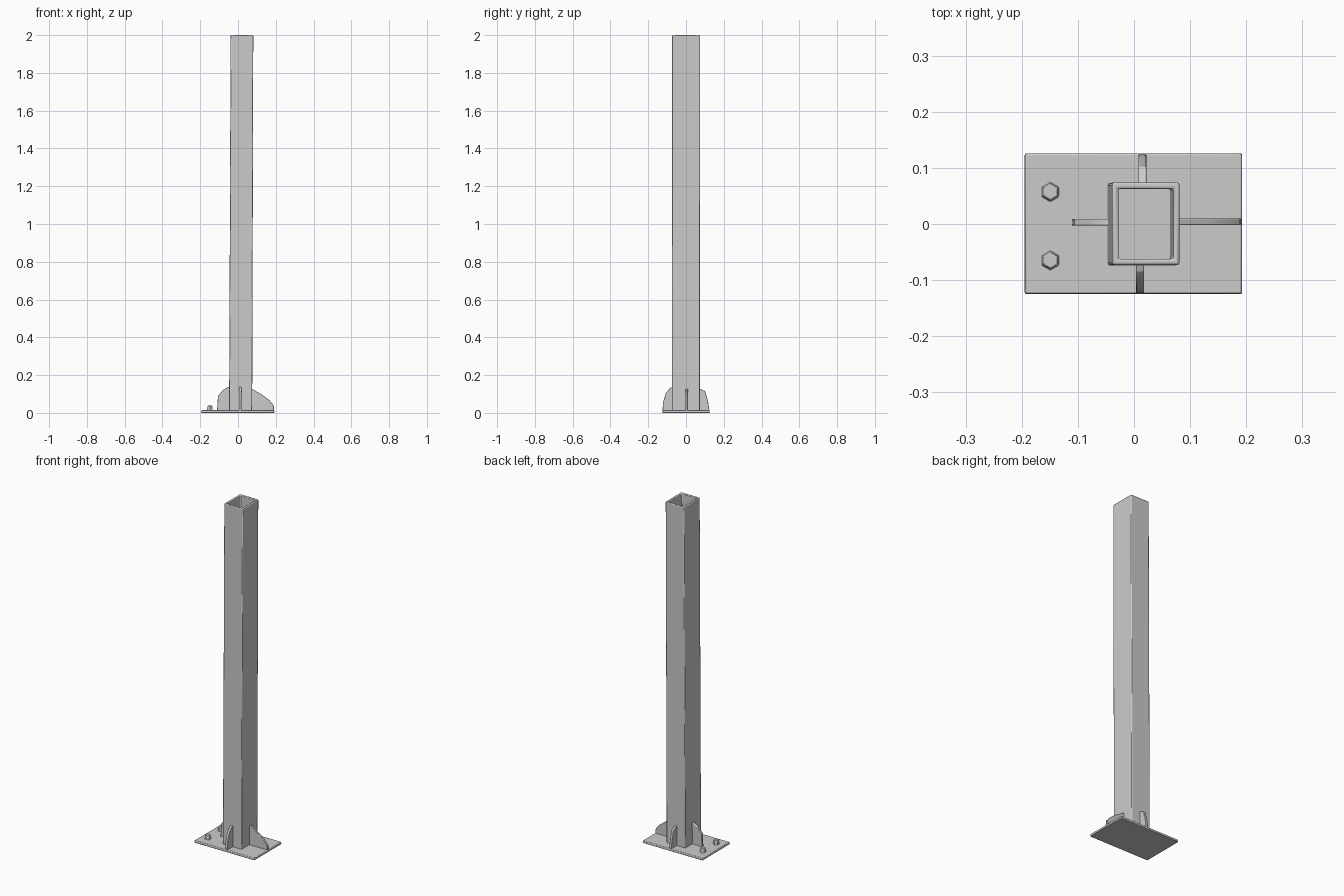
import bpy, bmesh
from math import radians

if "Cube" in bpy.data.objects:
    bpy.data.objects.remove(bpy.data.objects["Cube"])


def finish(bm, name, bevel=0.0):
    bmesh.ops.recalc_face_normals(bm, faces=bm.faces)
    me = bpy.data.meshes.new(name)
    bm.to_mesh(me)
    bm.free()
    ob = bpy.data.objects.new(name, me)
    bpy.context.collection.objects.link(ob)
    if bevel:
        mod = ob.modifiers.new("soft_edges", 'BEVEL')
        mod.width = bevel
        mod.segments = 2
        mod.limit_method = 'ANGLE'
    bpy.ops.object.select_all(action='DESELECT')
    bpy.context.view_layer.objects.active = ob
    ob.select_set(True)
    bpy.ops.object.shade_smooth_by_angle(angle=radians(35))
    return ob


def rect_ring(bm, x0, x1, y0, y1, z):
    return [bm.verts.new((x, y, z)) for x, y in ((x0, y0), (x1, y0), (x1, y1), (x0, y1))]


def bridge(bm, a, b):
    n = len(a)
    for i in range(n):
        bm.faces.new((a[i], a[(i + 1) % n], b[(i + 1) % n], b[i]))


def gusset(name, profile, axis, centre, thick):
    """Extrude a (distance, height) profile into a thin upright plate."""
    bm = bmesh.new()
    sides = []
    for off in (centre - thick / 2, centre + thick / 2):
        sides.append([bm.verts.new((d, off, z) if axis == 'x' else (off, d, z)) for d, z in profile])
        bm.faces.new(sides[-1])
    bridge(bm, *sides)
    finish(bm, name, 0.002)


# Base plate
bm = bmesh.new()
low = rect_ring(bm, -0.195, 0.193, -0.125, 0.126, 0.0)
high = rect_ring(bm, -0.194, 0.192, -0.124, 0.125, 0.014)
bridge(bm, low, high)
bm.faces.new(low)
bm.faces.new(high)
finish(bm, "base_plate", 0.003)

# Hollow square post, leaning very slightly to the right
bm = bmesh.new()
wall = 0.011
bottom, top = (-0.047, 0.075, -0.074, 0.073), (-0.039, 0.081, -0.073, 0.074)
inset = (wall, -wall, wall, -wall)
outer_low = rect_ring(bm, *bottom, 0.008)
outer_top = rect_ring(bm, *top, 2.0)
inner_top = rect_ring(bm, *[a + b for a, b in zip(top, inset)], 2.0)
inner_low = rect_ring(bm, *[a + b for a, b in zip(bottom, inset)], 0.008)
for a, b in ((outer_low, outer_top), (outer_top, inner_top),
             (inner_top, inner_low), (inner_low, outer_low)):
    bridge(bm, a, b)
finish(bm, "post", 0.004)

# Four stiffening gussets around the foot
gusset("gusset_left", [(-0.04, 0.01), (-0.111, 0.01), (-0.106, 0.09), (-0.08, 0.12),
                       (-0.055, 0.136), (-0.04, 0.138)], 'x', 0.003, 0.012)
gusset("gusset_right", [(0.07, 0.01), (0.191, 0.01), (0.189, 0.04), (0.165, 0.068),
                        (0.13, 0.095), (0.07, 0.13)], 'x', 0.004, 0.012)
gusset("gusset_front", [(-0.068, 0.01), (-0.124, 0.01), (-0.122, 0.055), (-0.107, 0.105),
                        (-0.085, 0.132), (-0.068, 0.138)], 'y', 0.011, 0.014)
gusset("gusset_back", [(0.068, 0.01), (0.124, 0.01), (0.118, 0.055), (0.102, 0.115),
                       (0.068, 0.13)], 'y', 0.015, 0.014)

# Anchor bolts on the long side of the plate
for name, y in (("anchor_bolt_front", -0.065), ("anchor_bolt_back", 0.057)):
    bm = bmesh.new()
    bmesh.ops.create_cone(bm, cap_ends=True, segments=6, radius1=0.018, radius2=0.014, depth=0.028)
    bmesh.ops.translate(bm, verts=bm.verts, vec=(-0.149, y, 0.024))
    finish(bm, name, 0.002)
